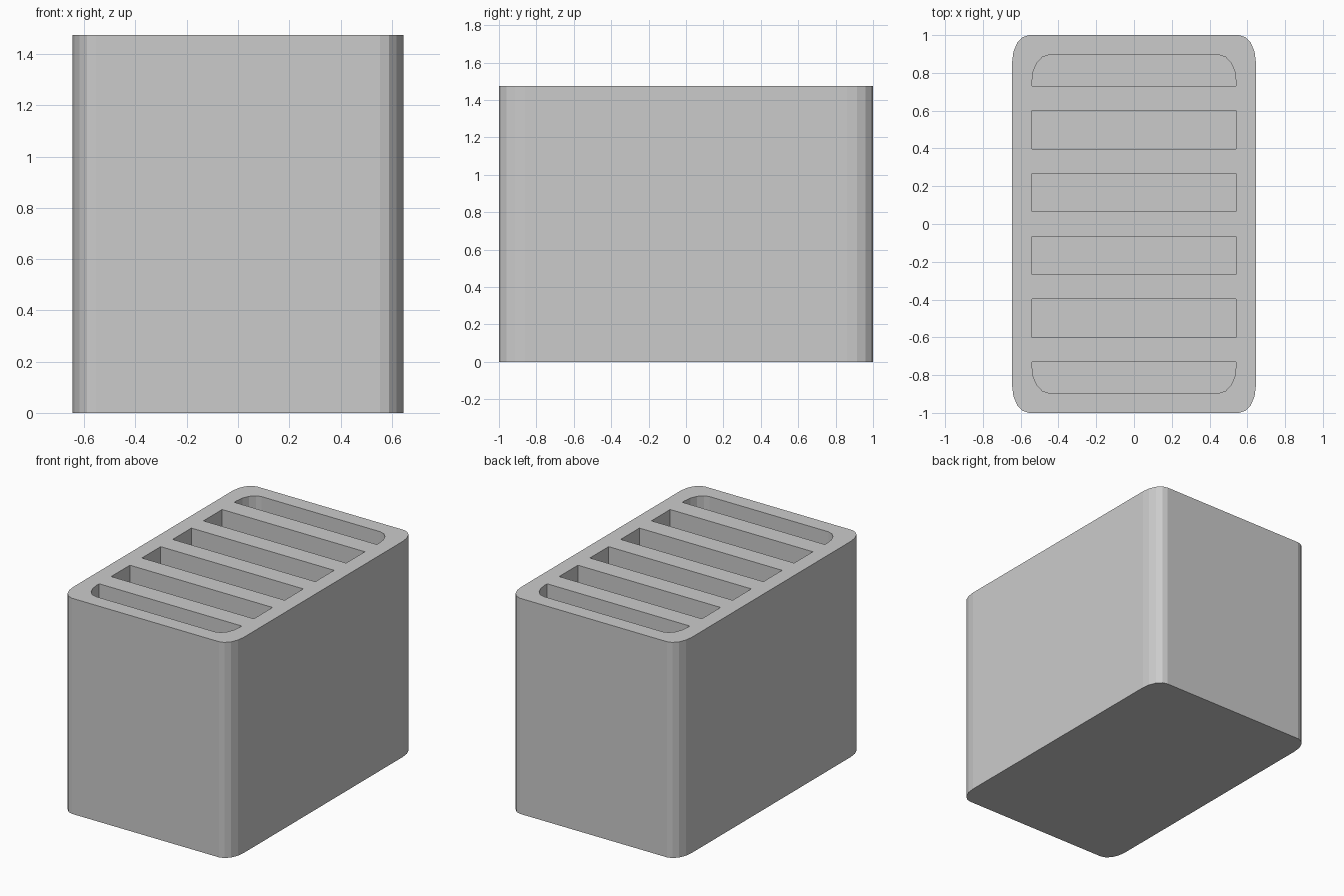
import bpy, bmesh
from math import cos, sin, pi

if "Cube" in bpy.data.objects:
    bpy.data.objects.remove(bpy.data.objects["Cube"])

HX, HY, H = 0.645, 1.0, 1.475      # outer half sizes and height
IX, IY, FLOOR = 0.54, 0.895, 0.10  # cavity half sizes and floor thickness
RX, RY, SEGS = 0.09, 0.14, 4       # corner radii and facets per corner
PITCH, DIVIDER = 0.3325, 0.13      # divider spacing and thickness


def corner_arc(hx, hy, start):
    """Faceted quarter ellipse in the quadrant that begins at angle start."""
    sx = 1 if cos(start + pi / 4) > 0 else -1
    sy = 1 if sin(start + pi / 4) > 0 else -1
    angles = [start + pi / 2 * i / SEGS for i in range(SEGS + 1)]
    return [(sx * (hx - RX) + RX * cos(a), sy * (hy - RY) + RY * sin(a)) for a in angles]


def prism(name, outlines, z0, z1):
    """Extrude counter-clockwise outlines into one mesh object."""
    bm = bmesh.new()
    for outline in outlines:
        low = [bm.verts.new((x, y, z0)) for x, y in outline]
        high = [bm.verts.new((x, y, z1)) for x, y in outline]
        bm.faces.new(low[::-1])
        bm.faces.new(high)
        n = len(outline)
        for i in range(n):
            j = (i + 1) % n
            bm.faces.new((low[i], low[j], high[j], high[i]))
    mesh = bpy.data.meshes.new(name)
    bm.to_mesh(mesh)
    bm.free()
    obj = bpy.data.objects.new(name, mesh)
    bpy.context.collection.objects.link(obj)
    return obj


# Block with faceted rounded vertical corners
outer = [p for k in range(4) for p in corner_arc(HX, HY, k * pi / 2)]
block = prism("slotted_block", [outer], 0, H)

# End slots follow the rounded corners, inner slots are plain rectangles
y_end = 2 * PITCH + DIVIDER / 2
back = [(-IX, y_end), (IX, y_end)] + corner_arc(IX, IY, 0) + corner_arc(IX, IY, pi / 2)
slots = [back, [(-x, -y) for x, y in back]]
half = (PITCH - DIVIDER) / 2
for k in (-1.5, -0.5, 0.5, 1.5):
    y = k * PITCH
    slots.append([(-IX, y - half), (IX, y - half), (IX, y + half), (-IX, y + half)])
cutter = prism("slot_cutter", slots, FLOOR, H + 0.2)
cutter.hide_render = True

# Cut the slots, leaving the dividers flush with the rim
mod = block.modifiers.new("slots", 'BOOLEAN')
mod.operation = 'DIFFERENCE'
mod.solver = 'EXACT'
mod.object = cutter
bpy.context.view_layer.objects.active = block
block.select_set(True)
bpy.ops.object.modifier_apply(modifier=mod.name)
bpy.data.objects.remove(cutter)
